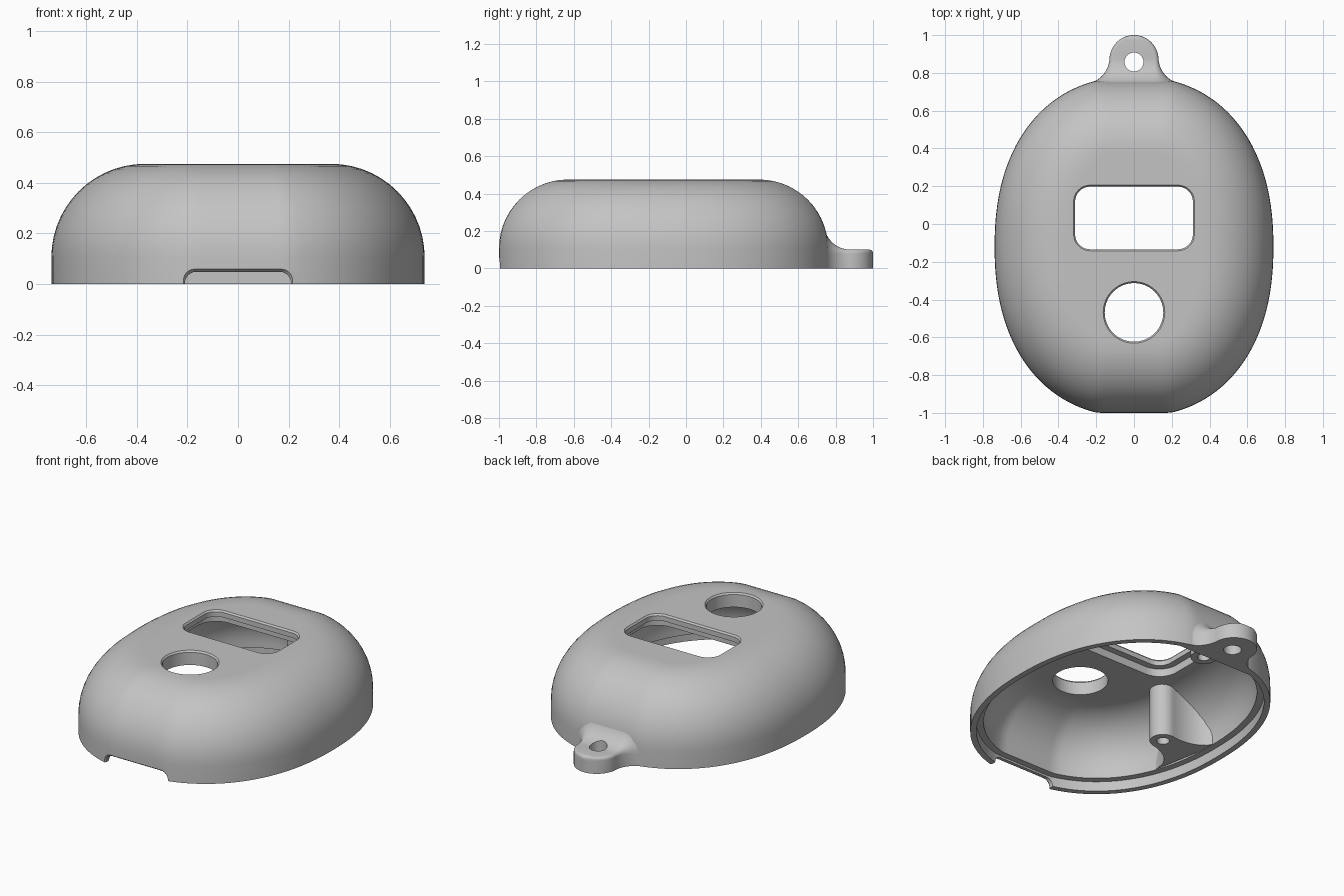
import bpy, bmesh, math
from math import sin, cos, pi, sqrt, radians

if "Cube" in bpy.data.objects:
    bpy.data.objects.remove(bpy.data.objects["Cube"])

grey = bpy.data.materials.new("light_grey_plastic")
grey.use_nodes = True
COLOUR = (0.55, 0.55, 0.55, 1)
grey.diffuse_color = COLOUR
grey.node_tree.nodes["Principled BSDF"].inputs["Base Color"].default_value = COLOUR

A, B, FLAT, CY = 0.738, 0.9, 0.88, -0.12   # oval radii, flattened ends, centre
FULL = 2.25                                # oval fullness, 2 is an ellipse
SEGS = 128


def loft(name, rings):
    """Closed solid through equal-length rings, capped at both ends."""
    bm = bmesh.new()
    loops = [[bm.verts.new(p) for p in ring] for ring in rings]
    n = len(loops[0])
    for lo, hi in zip(loops, loops[1:]):
        for i in range(n):
            j = (i + 1) % n
            bm.faces.new((lo[i], lo[j], hi[j], hi[i]))
    bm.faces.new(loops[0])
    bm.faces.new(loops[-1])
    bmesh.ops.recalc_face_normals(bm, faces=bm.faces)
    mesh = bpy.data.meshes.new(name)
    bm.to_mesh(mesh)
    bm.free()
    ob = bpy.data.objects.new(name, mesh)
    bpy.context.collection.objects.link(ob)
    mesh.materials.append(grey)
    return ob


def boolean(ob, cutter, operation="DIFFERENCE"):
    mod = ob.modifiers.new("cut", "BOOLEAN")
    mod.operation, mod.solver, mod.object = operation, "EXACT", cutter
    bpy.context.view_layer.objects.active = ob
    bpy.ops.object.modifier_apply(modifier=mod.name)


def remove(ob):
    bpy.data.objects.remove(ob)


def smooth(ob):
    bpy.ops.object.select_all(action="DESELECT")
    ob.select_set(True)
    bpy.context.view_layer.objects.active = ob
    bpy.ops.object.shade_smooth_by_angle(angle=radians(30))


def power(v, p):
    return math.copysign(abs(v) ** p, v)


def oval(d, z):
    """Body outline moved inward by d, at height z."""
    ring = []
    for i in range(SEGS):
        t = 2 * pi * i / SEGS
        c, s = cos(t), sin(t)
        nx, ny = power(c, 2 - 2 / FULL) / A, power(s, 2 - 2 / FULL) / B
        k = d / math.hypot(nx, ny)
        y = B * power(s, 2 / FULL) - ny * k
        lim = FLAT - d
        ring.append((A * power(c, 2 / FULL) - nx * k, CY + max(-lim, min(lim, y)), z))
    return ring


def dome(d, z, r, steps=14):
    """Rings of a quarter-round shoulder ending in a flat top."""
    rings = [oval(d + r * (1 - cos(a)), z + r * sin(a))
             for a in (pi / 2 * i / steps for i in range(steps + 1))]
    return rings + [oval(d + r + 0.02, z + r)]


def circle(x, y, r, z, n=48):
    return [(x + r * cos(2 * pi * i / n), y + r * sin(2 * pi * i / n), z) for i in range(n)]


def rounded_rect(cx, cy, hx, hy, r, z):
    ring = []
    for q, (sx, sy) in enumerate([(1, 1), (-1, 1), (-1, -1), (1, -1)]):
        for i in range(9):
            a = pi / 2 * (q + i / 8)
            ring.append((cx + sx * (hx - r) + r * cos(a), cy + sy * (hy - r) + r * sin(a), z))
    return ring


# Hollow shell: outer dome, stepped rim, inner dome
rim = [oval(0.0, 0.0), oval(0.035, 0.0), oval(0.035, 0.06), oval(0.075, 0.06)]
shell = loft("shell", dome(0, 0.105, 0.37)[::-1] + rim + dome(0.075, 0.092, 0.295))

# Screen window with an inner pocket and a chamfered outer edge
steps = [(0.04, 0.3), (0.04, 0.435), (0, 0.435), (0, 0.465), (0.012, 0.48), (0.012, 0.55)]
window = loft("window_cutter", [rounded_rect(0, 0.032, 0.312 + e, 0.166 + e, 0.08 + e, z)
                                for e, z in steps])
# Round button opening
button = loft("button_cutter", [circle(0, -0.468, 0.155 + e, z, 64) for e, z in
                                [(0, 0.3), (0, 0.465), (0.012, 0.48), (0.012, 0.55)]])


def arch_ring(y, w, h, r, base):
    """Upright slice at y with rounded top corners."""
    arc = [(w - r + r * cos(a), h - r + r * sin(a)) for a in (pi / 2 * i / 6 for i in range(7))]
    half = [(w, base)] + arc
    return [(x, y, z) for x, z in half] + [(-x, y, z) for x, z in half[::-1]]


# Cable notch in the front lip
notch = loft("notch_cutter", [arch_ring(y, 0.21 + e, 0.048 + e, 0.045, -0.1) for e, y in
                              [(0.012, -1.1), (0.012, -1.002), (0, -0.985), (0, -0.94)]])
for cutter in (window, button, notch):
    boolean(shell, cutter)
    remove(cutter)
smooth(shell)


def hollow(s):
    """Concave fillet curve from 0 to 1."""
    s = max(0, min(1, s))
    return 1 - sqrt(1 - s * s)


# Keyring lug blended into the back of the dome
rings = []
for i in range(25):
    y = 0.705 + 0.165 * i / 24
    f = hollow((0.88 - y) / 0.142)
    rings.append(arch_ring(y, 0.13 + 0.15 * f, 0.1 + 0.14 * f, 0.02 + 0.16 * f, 0))
for i in range(1, 16):
    a = radians(88) * i / 15
    w = 0.13 * cos(a)
    edge = hollow((sin(a) - 0.85) / 0.15)
    rings.append(arch_ring(0.87 + 0.13 * sin(a), w, 0.1 - 0.02 * edge, min(0.02, 0.95 * w), 0))
lug = loft("keyring_lug", rings)
hole = loft("lug_hole_cutter", [circle(0, 0.858, 0.05, z) for z in (-0.1, 0.3)])
boolean(lug, hole)
remove(hole)
smooth(lug)


# Screw bosses, flared where they meet the wall and trimmed to the cavity
def boss(name, x, y, angle, reach, spread):
    r = 0.075
    half = [(-r * cos(a), r * sin(a)) for a in (pi / 2 * i / 8 for i in range(9))]
    half += [(reach * i / 8, r + spread * hollow(i / 8)) for i in range(1, 9)]
    outline = half + [(u, -v) for u, v in half[:0:-1]]
    c, s = cos(angle), sin(angle)
    ob = loft(name, [[(x + u * c - v * s, y + u * s + v * c, z) for u, v in outline]
                     for z in (0.062, 0.5)])
    core = loft("cavity_core", [oval(0.045, 0)] + dome(0.045, 0.1, 0.33))
    screw = loft("screw_hole", [circle(x, y, 0.036, z, 32) for z in (0, 0.3)])
    boolean(ob, core, "INTERSECT")
    boolean(ob, screw)
    remove(core)
    remove(screw)
    smooth(ob)


boss("side_screw_boss", -0.427, -0.256, pi + 0.18, 0.22, 0.16)
boss("back_screw_boss", 0, 0.61, pi / 2, 0.09, 0.07)
